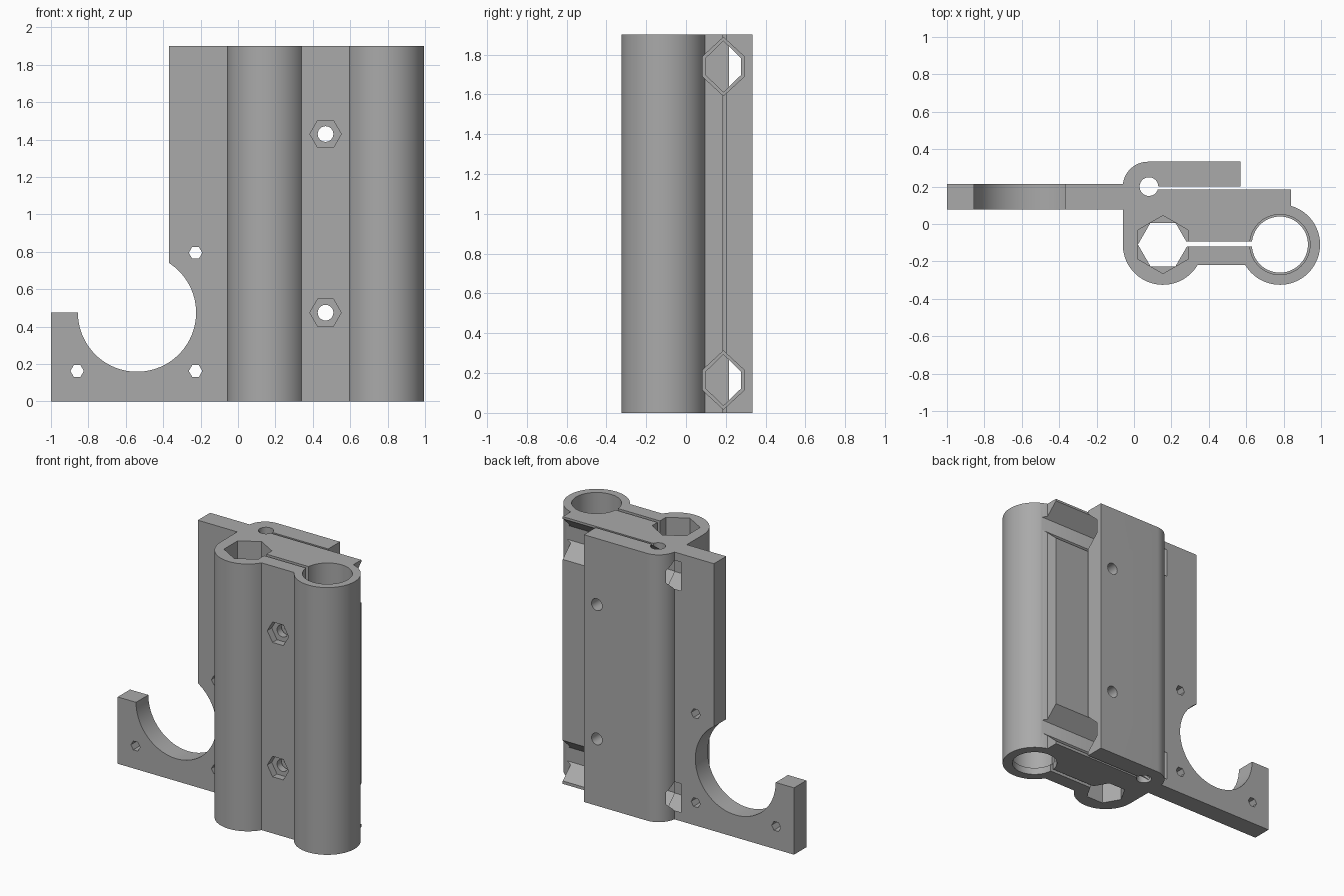
import bpy, bmesh, math

cube = bpy.data.objects.get("Cube")
if cube:
    bpy.data.objects.remove(cube)

grey = bpy.data.materials.new("plain_grey")
grey.use_nodes = True
colour = (0.40, 0.40, 0.40, 1)
grey.diffuse_color = colour
grey.node_tree.nodes["Principled BSDF"].inputs["Base Color"].default_value = colour

HEIGHT = 1.9


def arc(cx, cy, r, start, end, steps=32):
    angles = [math.radians(start + (end - start) * i / steps) for i in range(steps + 1)]
    return [(cx + r * math.cos(a), cy + r * math.sin(a)) for a in angles]


def ring(cx, cy, r, sides=48, turn=0):
    return arc(cx, cy, r, turn, turn + 360, sides)[:-1]


def prism(name, points, axis, lo, hi):
    """Extrude a 2D outline along an axis from lo to hi."""
    place = {"X": lambda u, v, w: (w, u, v),
             "Y": lambda u, v, w: (u, w, v),
             "Z": lambda u, v, w: (u, v, w)}[axis]
    bm = bmesh.new()
    face = bm.faces.new([bm.verts.new(place(u, v, lo)) for u, v in points])
    moved = bmesh.ops.extrude_face_region(bm, geom=[face])["geom"]
    verts = [g for g in moved if isinstance(g, bmesh.types.BMVert)]
    bmesh.ops.translate(bm, verts=verts, vec=place(0, 0, hi - lo))
    bmesh.ops.recalc_face_normals(bm, faces=bm.faces)
    mesh = bpy.data.meshes.new(name)
    bm.to_mesh(mesh)
    bm.free()
    mesh.materials.append(grey)
    obj = bpy.data.objects.new(name, mesh)
    bpy.context.collection.objects.link(obj)
    return obj


def cut(obj, cutters):
    """Subtract every cutter and bake the result."""
    for c in cutters:
        c.hide_render = True
        mod = obj.modifiers.new("cut", "BOOLEAN")
        mod.operation, mod.solver, mod.object = "DIFFERENCE", "EXACT", c
    graph = bpy.context.evaluated_depsgraph_get()
    baked = bpy.data.meshes.new_from_object(obj.evaluated_get(graph))
    obj.modifiers.clear()
    obj.data = baked


def rod_channel(z, w, h, side, x0, x1):
    y = 0.188
    pts = [(y, z + h), (y - w, z + side), (y - w, z - side),
           (y, z - h), (y + w, z - side), (y + w, z + side)]
    return prism("rod_channel_cutter", pts, "X", x0, x1)


# Cross-section: two tubes, a web, and a clamp jaw hinged on a relief hole
outline = arc(0.155, -0.11, 0.215, 180, 329.2)
outline += arc(0.78, -0.11, 0.215, 210.8, 433.8, 48)
outline += [(0.84, 0.185)]
outline += arc(0.08, 0.2, 0.05, -17.5, -360)
outline += [(0.57, 0.2), (0.57, 0.333)]
outline += arc(0.075, 0.198, 0.135, 90, 180, 16)
body = prism("clamp_body", outline, "Z", 0, HEIGHT)

# Motor plate with round cut-out
plate_outline = [(-0.06, 0), (-0.06, HEIGHT), (-0.37, HEIGHT)]
plate_outline += arc(-0.54, 0.475, 0.316, 57.5, -180, 48)
plate_outline += [(-1, 0.475), (-1, 0)]
plate = prism("motor_plate", plate_outline, "Y", 0.077, 0.215)

# Horizontal rod channels with a narrower inner end
channels = []
for z in (0.165, 1.74):
    channels.append(rod_channel(z, 0.088, 0.128, 0.043, -0.11, 0.9))
    channels.append(rod_channel(z, 0.105, 0.147, 0.05, 0.02, 0.9))

# Vertical bores and the slit joining them
tools = channels + [
    prism("bearing_bore_cutter", ring(0.78, -0.11, 0.161), "Z", 0.05, 2),
    prism("bearing_lip_cutter", ring(0.78, -0.11, 0.15), "Z", -0.1, 1),
    prism("nut_bore_cutter", ring(0.155, -0.11, 0.155, 6, 30), "Z", 0.9, 2),
    prism("screw_bore_cutter", ring(0.155, -0.11, 0.134, 6), "Z", -0.1, 1),
    prism("slit_cutter", [(0.2, -0.12), (0.7, -0.12), (0.7, -0.093), (0.2, -0.093)],
          "Z", -0.1, 2),
]
# Clamp bolts with hexagonal nut pockets
for z in (0.475, 1.43):
    tools.append(prism("bolt_cutter", ring(0.468, z, 0.042, 24), "Y", -0.5, 0.5))
    tools.append(prism("nut_pocket_cutter", ring(0.468, z, 0.084, 6), "Y", -0.5, -0.17))
cut(body, tools)

# Motor screw holes
screws = [prism("screw_cutter", ring(x, z, 0.036, 6), "Y", -0.1, 0.4)
          for x, z in ((-0.86, 0.163), (-0.227, 0.163), (-0.227, 0.795))]
cut(plate, channels + screws)

for helper in set(tools + screws):
    bpy.data.objects.remove(helper)

# Smooth the round walls, keep corners sharp
bpy.ops.object.select_all(action="DESELECT")
for obj in (body, plate):
    obj.select_set(True)
bpy.context.view_layer.objects.active = body
bpy.ops.object.shade_smooth_by_angle(angle=math.radians(30))
